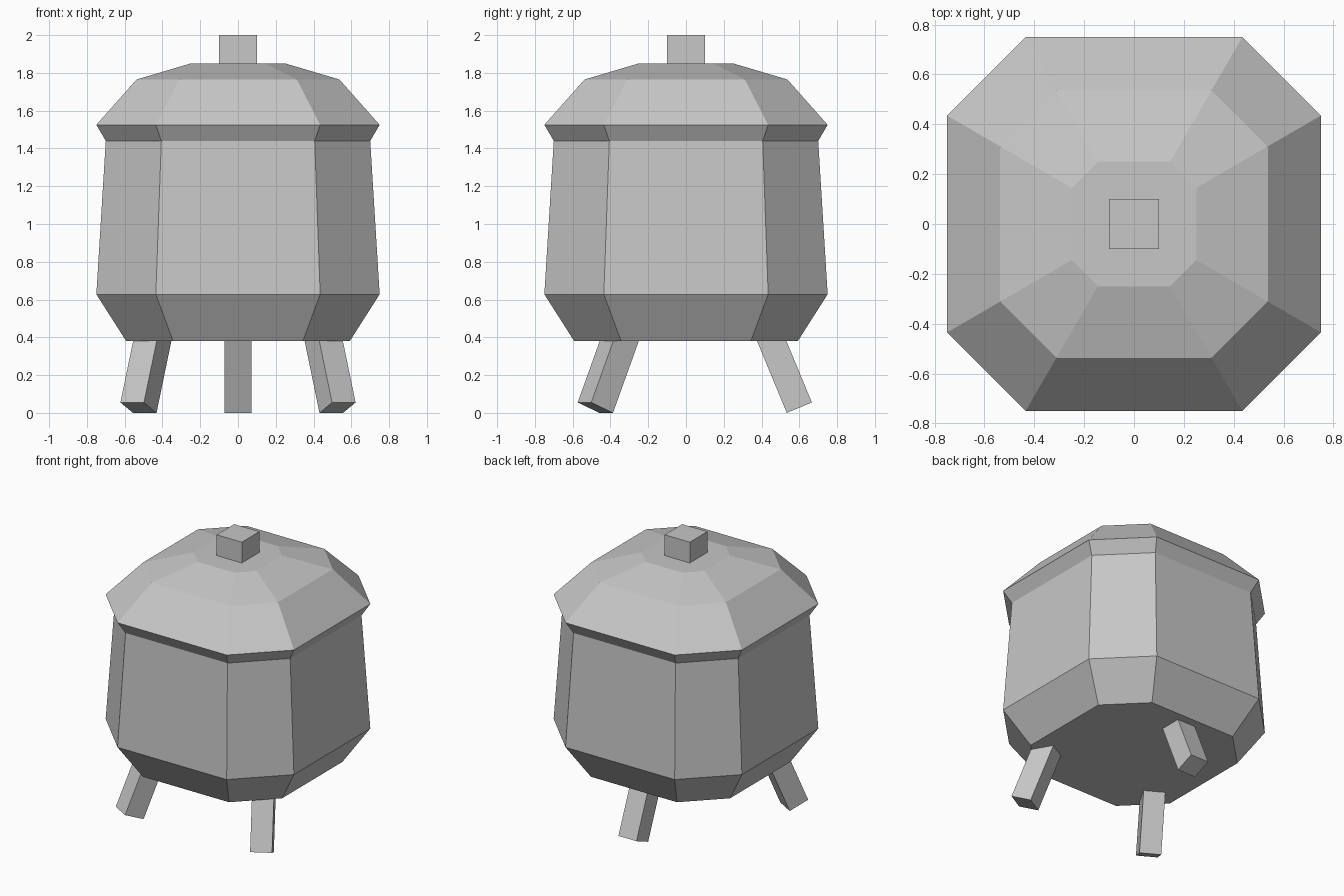
import bpy
import bmesh
from math import radians, sin
from mathutils import Matrix, Vector

if "Cube" in bpy.data.objects:
    bpy.data.objects.remove(bpy.data.objects["Cube"])

grey = bpy.data.materials.new("light_grey")
grey.diffuse_color = (0.57, 0.57, 0.57, 1.0)
grey.use_nodes = True
grey.node_tree.nodes["Principled BSDF"].inputs["Base Color"].default_value = grey.diffuse_color


def finish(name, bm):
    mesh = bpy.data.meshes.new(name)
    bm.to_mesh(mesh)
    bm.free()
    mesh.materials.append(grey)
    obj = bpy.data.objects.new(name, mesh)
    bpy.context.collection.objects.link(obj)
    return obj


def octagon(r):
    """Square with cut corners, counter-clockwise."""
    c = r * 0.58
    return [(r, -c), (r, c), (c, r), (-c, r), (-r, c), (-r, -c), (-c, -r), (c, -r)]


def lathe(name, profile, cap_bottom=False, cap_top=False):
    """Stack octagon rings given as (half width, height)."""
    bm = bmesh.new()
    rings = [[bm.verts.new((x, y, z)) for x, y in octagon(r)] for r, z in profile]
    for lo, hi in zip(rings, rings[1:]):
        for i in range(8):
            j = (i + 1) % 8
            bm.faces.new((lo[i], lo[j], hi[j], hi[i]))
    if cap_bottom:
        bm.faces.new(rings[0][::-1])
    if cap_top:
        bm.faces.new(rings[-1])
    return finish(name, bm)


def block(name, size, matrix):
    """Box standing on its local origin."""
    bm = bmesh.new()
    bmesh.ops.create_cube(bm, size=1.0)
    bmesh.ops.translate(bm, verts=bm.verts, vec=(0, 0, 0.5))
    bmesh.ops.scale(bm, verts=bm.verts, vec=size)
    bmesh.ops.transform(bm, verts=bm.verts, matrix=matrix)
    return finish(name, bm)


# Pot body and overhanging lid share the seam at z = 1.44
lathe("pot_body", [(0.592, 0.38), (0.75, 0.628), (0.70, 1.44)], cap_bottom=True)
lathe("lid", [(0.70, 1.44), (0.75, 1.525), (0.537, 1.765), (0.25, 1.85)], cap_top=True)

# Lid knob
block("lid_knob", (0.2, 0.2, 0.16), Matrix.Translation((0, 0, 1.84)))

# Three splayed legs, each leaning inward to the pot floor
side, tilt = 0.144, radians(22.5)
foot_z = side / 2 * sin(tilt)
for name, x, y, turn in (("back_leg", 0, 0.60, 90),
                         ("front_left_leg", -0.527, -0.48, 240),
                         ("front_right_leg", 0.527, -0.48, 300)):
    place = (Matrix.Translation(Vector((x, y, foot_z)))
             @ Matrix.Rotation(radians(turn), 4, 'Z')
             @ Matrix.Rotation(-tilt, 4, 'Y'))
    block(name, (side, side, 0.46), place)
